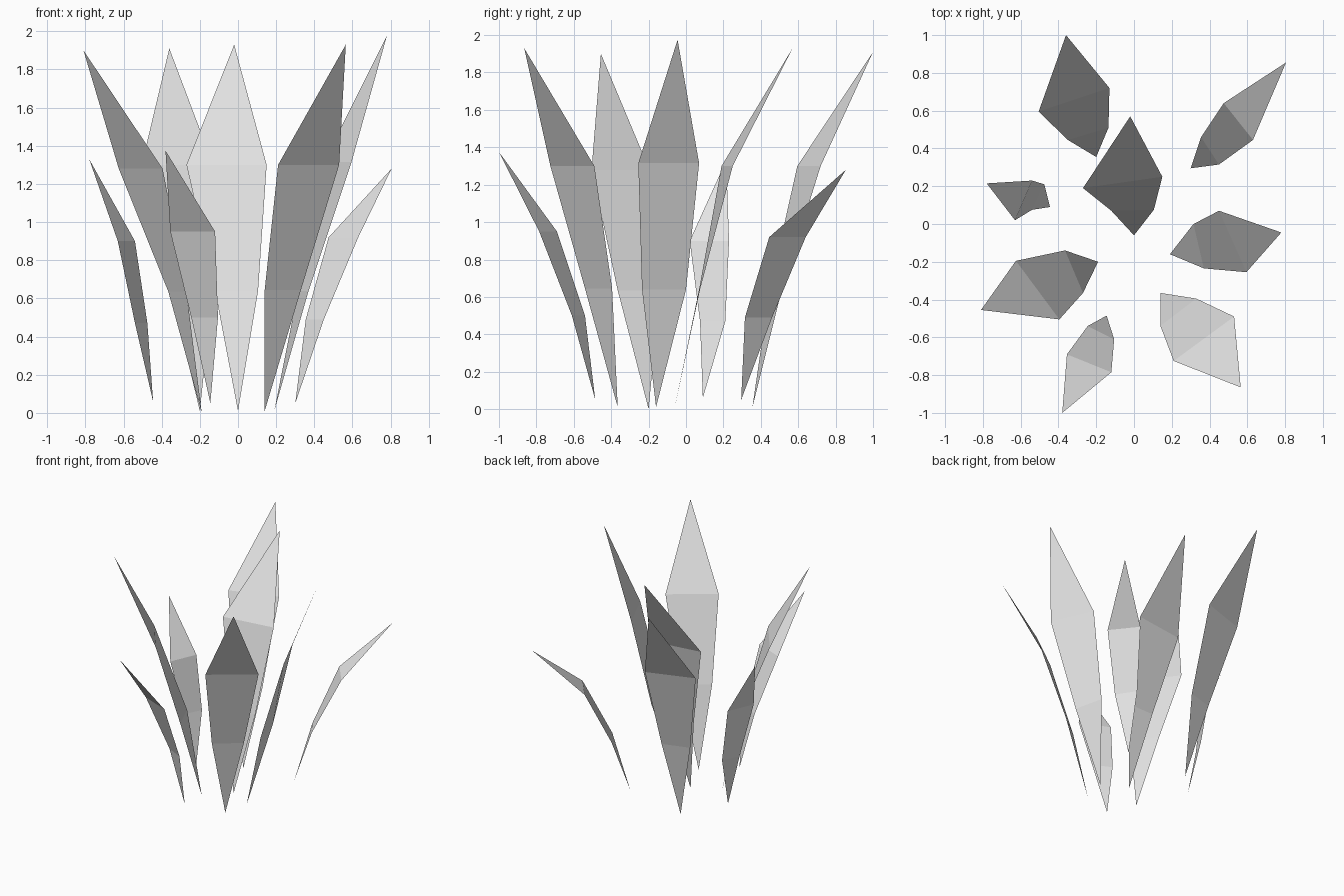
import bpy
import bmesh

# Remove the default cube
cube = bpy.data.objects.get("Cube")
if cube:
    bpy.data.objects.remove(cube, do_unlink=True)

# One pale grey for the whole plant
grey = bpy.data.materials.new("pale_grey")
grey.use_nodes = True
colour = (0.8, 0.8, 0.8, 1.0)
grey.diffuse_color = colour
grey.node_tree.nodes["Principled BSDF"].inputs["Base Color"].default_value = colour


def blade(name, heights, root, lower, upper, tip):
    """Thin folded leaf: pointed root, two cross-edges, pointed tip.

    heights holds the levels of root, lower edge, upper edge and tip;
    each cross-edge is given by its left and right end in plan.
    """
    bm = bmesh.new()
    rows = []
    for z, ends in zip(heights, ([root], lower, upper, [tip])):
        rows.append([bm.verts.new((x, y, z)) for x, y in ends])

    # Join each row to the next one
    for below, above in zip(rows, rows[1:]):
        face = bm.faces.new(below + above[::-1])
        face.normal_update()
        if face.normal.z < 0:
            face.normal_flip()

    mesh = bpy.data.meshes.new(name)
    bm.to_mesh(mesh)
    bm.free()
    mesh.materials.append(grey)
    leaf = bpy.data.objects.new(name, mesh)
    bpy.context.scene.collection.objects.link(leaf)
    return leaf


# Tall leaves
blade("centre_leaf", heights=(0.01, 0.64, 1.30, 1.93),
      root=(0, -0.06), tip=(-0.02, 0.57),
      lower=[(-0.12, 0.07), (0.105, 0.075)],
      upper=[(-0.27, 0.19), (0.15, 0.25)])

blade("back_leaf", heights=(0.01, 0.63, 1.30, 1.91),
      root=(-0.2, 0.355), tip=(-0.36, 1.0),
      lower=[(-0.35, 0.445), (-0.135, 0.51)],
      upper=[(-0.505, 0.595), (-0.13, 0.72)])

blade("left_leaf", heights=(0.01, 0.64, 1.315, 1.975),
      root=(0.19, -0.16), tip=(0.78, -0.045),
      lower=[(0.315, 0), (0.37, -0.235)],
      upper=[(0.45, 0.07), (0.595, -0.255)])

blade("front_left_leaf", heights=(0.01, 0.645, 1.30, 1.93),
      root=(0.14, -0.365), tip=(0.565, -0.865),
      lower=[(0.33, -0.395), (0.14, -0.54)],
      upper=[(0.53, -0.49), (0.21, -0.725)])

blade("right_leaf", heights=(0, 0.635, 1.28, 1.90),
      root=(-0.19, -0.2), tip=(-0.81, -0.455),
      lower=[(-0.27, -0.365), (-0.365, -0.14)],
      upper=[(-0.395, -0.505), (-0.625, -0.195)])

# Short outer leaves
blade("short_back_left_leaf", heights=(0.05, 0.49, 0.92, 1.28),
      root=(0.3, 0.295), tip=(0.805, 0.855),
      lower=[(0.355, 0.46), (0.45, 0.315)],
      upper=[(0.475, 0.64), (0.63, 0.445)])

blade("short_front_leaf", heights=(0.05, 0.50, 0.95, 1.375),
      root=(-0.145, -0.485), tip=(-0.38, -1.0),
      lower=[(-0.245, -0.54), (-0.105, -0.61)],
      upper=[(-0.355, -0.69), (-0.12, -0.785)])

blade("short_right_leaf", heights=(0.06, 0.47, 0.90, 1.33),
      root=(-0.445, 0.09), tip=(-0.78, 0.215),
      lower=[(-0.54, 0.075), (-0.475, 0.21)],
      upper=[(-0.63, 0.02), (-0.54, 0.23)])
